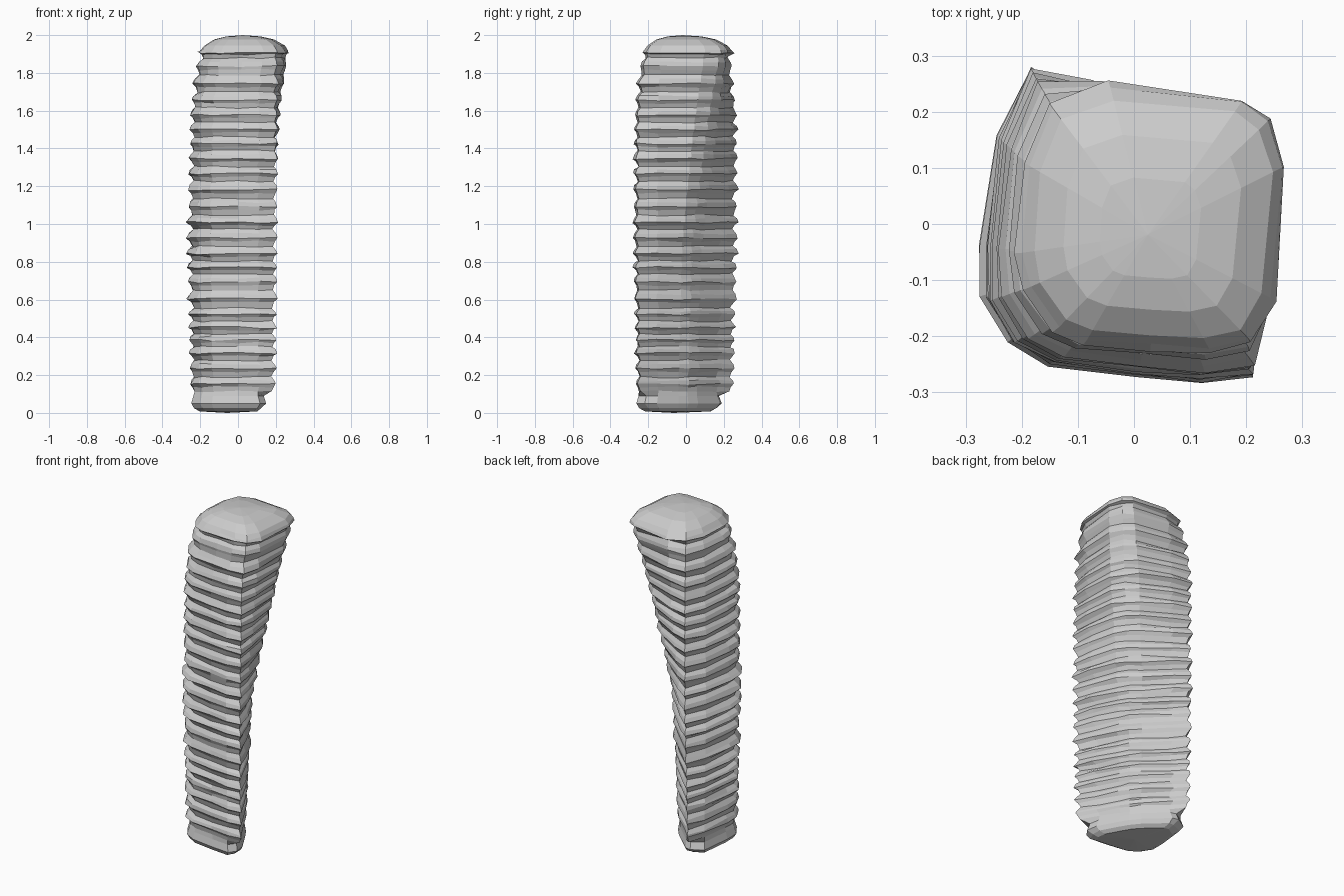
import bpy, bmesh, math, random
from mathutils import Vector

if "Cube" in bpy.data.objects:
    bpy.data.objects.remove(bpy.data.objects["Cube"])

random.seed(4)

# Cross-sections (counter-clockwise from the front-right corner):
# a rounded square at the top that thins to a triangle lower down
SECTIONS = [
    (0.14, [(.19, -.25), (.13, -.15), (.07, -.04), (.04, .01), (0, .06), (-.12, .17), (-.18, .24),
            (-.22, .14), (-.24, -.04), (-.24, -.12), (-.195, -.19), (-.135, -.225), (0, -.245), (.11, -.255)]),
    (0.9, [(.195, -.26), (.16, -.15), (.10, -.02), (.06, .03), (.01, .08), (-.10, .19), (-.175, .26),
           (-.23, .14), (-.255, -.04), (-.255, -.12), (-.21, -.195), (-.145, -.235), (0, -.26), (.11, -.27)]),
    (1.5, [(.20, -.255), (.21, -.15), (.20, .04), (.16, .11), (.10, .16), (-.07, .235), (-.175, .26),
           (-.225, .14), (-.24, -.04), (-.24, -.13), (-.20, -.20), (-.135, -.235), (0, -.255), (.11, -.265)]),
    (1.92, [(.20, -.20), (.24, -.13), (.262, .10), (.235, .18), (.19, .215), (-.04, .235), (-.14, .20),
            (-.18, .10), (-.19, -.05), (-.18, -.11), (-.13, -.18), (-.08, -.20), (.03, -.21), (.13, -.215)]),
]
N = 14
SHARP = (0, 6)      # the two sharp corners
FLAT = (2, 3, 4, 12)    # middles of the flatter sides


def section(z):
    """Outline at height z; the front-left side curves inward late, near the top."""
    z = min(max(z, SECTIONS[0][0]), SECTIONS[-1][0])
    for (z0, a), (z1, b) in zip(SECTIONS, SECTIONS[1:]):
        if z <= z1:
            t = (z - z0) / (z1 - z0)
            late = t * t if z0 == 1.5 else t
            return [Vector(p).lerp(Vector(q), late if i == 0 or i > 5 else t)
                    for i, (p, q) in enumerate(zip(a, b))]


def scaled(pts, s, corner=1.0):
    """Scale an outline about its centre, with extra pull on the sharp corners."""
    c = sum(pts, Vector((0, 0))) / N
    return [c + (p - c) * s * (corner if i in SHARP else 1) for i, p in enumerate(pts)]


bm = bmesh.new()
rings = []


def add_ring(pts, z, jitter=0.0):
    rings.append([bm.verts.new((p.x, p.y, z + random.uniform(-jitter, jitter))) for p in pts])


# Rounded underside, with the sharp corners notched in
low = section(0.14)
add_ring(scaled(low, 0.80, 0.80), 0.008)
add_ring(scaled(low, 0.96, 0.76), 0.025)
add_ring(scaled(low, 1.04, 0.80), 0.05)
add_ring(scaled(low, 0.98, 0.80), 0.09)

# Ridged shaft: irregular stacked ridges, four rings per ridge
z = 0.115
while z < 1.90:
    h = min(random.uniform(0.06, 0.095), 1.935 - z)
    amp = random.uniform(0.012, 0.02)
    # each column has its own ridge strength and a slight vertical drift
    power = [random.uniform(.7, 1.3) * (.6 if i in FLAT else 1) for i in range(N)]
    for f, d in ((0, -.8), (.3, -.1), (.5, .95), (.75, .4)):
        zz = z + h * f
        pts = section(zz)
        c = sum(pts, Vector((0, 0))) / N
        out = [p + (p - c).normalized() * (d * amp * k + random.uniform(-.003, .003))
               for p, k in zip(pts, power)]
        add_ring(out, zz, 0.005)
    z += h

# Domed top
top = section(1.92)
for s, zz in ((0.94, 1.945), (0.70, 1.977), (0.40, 1.993)):
    add_ring(scaled(top, s), zz)

# Skin the rings and close both ends
for a, b in zip(rings, rings[1:]):
    for i in range(N):
        j = (i + 1) % N
        bm.faces.new((a[i], a[j], b[j], b[i]))


def cap(ring, z, flip):
    c = sum((v.co for v in ring), Vector()) / N
    tip = bm.verts.new((c.x, c.y, z))
    for i in range(N):
        a, b = ring[i], ring[(i + 1) % N]
        bm.faces.new((b, a, tip) if flip else (a, b, tip))


cap(rings[0], 0.0, True)
cap(rings[-1], 2.0, False)
bmesh.ops.recalc_face_normals(bm, faces=bm.faces)

mesh = bpy.data.meshes.new("ridged_column")
bm.to_mesh(mesh)
bm.free()
obj = bpy.data.objects.new("ridged_column", mesh)
bpy.context.collection.objects.link(obj)
